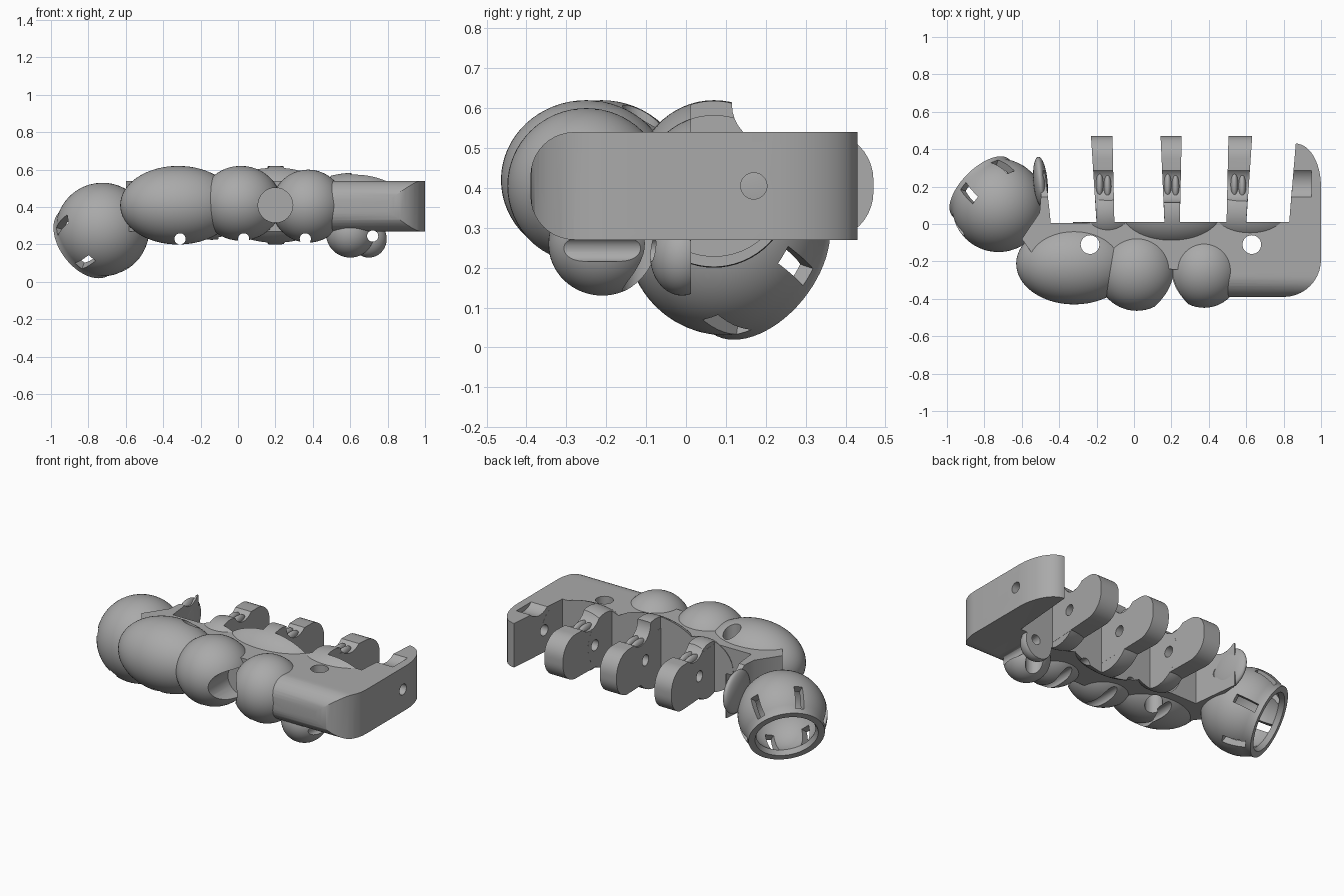
import bpy, bmesh, math
from mathutils import Vector, Matrix

if "Cube" in bpy.data.objects:
    bpy.data.objects.remove(bpy.data.objects["Cube"])

grey = bpy.data.materials.new("plain grey")
grey.diffuse_color = (0.40, 0.40, 0.40, 1)
grey.use_nodes = True
grey.node_tree.nodes["Principled BSDF"].inputs["Base Color"].default_value = grey.diffuse_color


def make(name, bm):
    bmesh.ops.recalc_face_normals(bm, faces=bm.faces)
    me = bpy.data.meshes.new(name)
    bm.to_mesh(me)
    bm.free()
    me.materials.append(grey)
    ob = bpy.data.objects.new(name, me)
    bpy.context.collection.objects.link(ob)
    return ob


def ellipsoid(name, c, r, turn=0):
    bm = bmesh.new()
    bmesh.ops.create_uvsphere(bm, u_segments=56, v_segments=32, radius=1)
    m = Matrix.Translation(c) @ Matrix.Rotation(turn, 4, 'Z') @ Matrix.Diagonal((*r, 1))
    bmesh.ops.transform(bm, matrix=m, verts=bm.verts)
    return make(name, bm)


def rod(name, c, axis, r, length):
    bm = bmesh.new()
    bmesh.ops.create_cone(bm, cap_ends=True, segments=32, radius1=r, radius2=r, depth=length)
    q = Vector(axis).to_track_quat('Z', 'Y').to_matrix().to_4x4()
    bmesh.ops.transform(bm, matrix=Matrix.Translation(c) @ q, verts=bm.verts)
    return make(name, bm)


def prism(name, low, high):
    """Solid between two matching outlines."""
    bm = bmesh.new()
    a = [bm.verts.new(p) for p in low]
    b = [bm.verts.new(p) for p in high]
    bm.faces.new(a)
    bm.faces.new(b)
    n = len(a)
    for i in range(n):
        bm.faces.new((a[i], a[(i + 1) % n], b[(i + 1) % n], b[i]))
    return make(name, bm)


def plan(name, pts, z0, z1):
    return prism(name, [(x, y, z0) for x, y in pts], [(x, y, z1) for x, y in pts])


def arc(cx, cy, r, a0, a1, n=10, ry=None):
    ry = ry or r
    t = [math.radians(a0 + (a1 - a0) * i / n) for i in range(n + 1)]
    return [(cx + r * math.cos(a), cy + ry * math.sin(a)) for a in t]


def combine(ob, others, op):
    for o in others:
        m = ob.modifiers.new("join", 'BOOLEAN')
        m.operation, m.object, m.solver = op, o, 'EXACT'
        bpy.context.view_layer.objects.active = ob
        bpy.ops.object.modifier_apply(modifier=m.name)
        bpy.data.objects.remove(o, do_unlink=True)


def smooth(ob):
    bpy.ops.object.select_all(action='DESELECT')
    ob.select_set(True)
    bpy.context.view_layer.objects.active = ob
    bpy.ops.object.shade_smooth_by_angle(angle=math.radians(30))


# Palm slab: plan outline with rear prong, front edges rounded
outline = [(-0.60, -0.08), (-0.50, -0.22), (0.46, -0.25), (0.46, -0.39)]
outline += arc(0.80, -0.19, 0.20, -90, 0)
outline += arc(0.865, 0.20, 0.135, 0, 85, 8, 0.23)
outline += [(0.865, 0.43), (0.83, 0.015), (-0.445, 0.005), (-0.475, 0.30),
            (-0.485, 0.30), (-0.505, 0.06)]
palm = plan("palm", outline, 0.27, 0.54)
side = [(0.6, 0.20), (0.6, 0.60)]
side = [(0.6, 0.27), (0.6, 0.54)] + arc(-0.28, 0.43, 0.11, 90, 180) + arc(-0.28, 0.38, 0.11, 180, 270)
combine(palm, [prism("rounding", [(-1.2, y, z) for y, z in side],
                     [(1.2, y, z) for y, z in side])], 'INTERSECT')

# Front swellings, knuckles and underside bumps
bulges = [((-0.32, -0.212, 0.41), (0.31, 0.218, 0.21)),
          ((0.015, -0.25, 0.42), (0.215, 0.214, 0.2)),
          ((0.375, -0.25, 0.405), (0.195, 0.198, 0.195)),
          ((-0.14, 0.07, 0.40), (0.20, 0.17, 0.175)),
          ((0.20, 0.07, 0.41), (0.34, 0.20, 0.21)),
          ((0.62, 0.07, 0.405), (0.30, 0.18, 0.178)),
          ((0.60, -0.21, 0.26), (0.13, 0.135, 0.13)),
          ((0.70, -0.01, 0.23), (0.095, 0.08, 0.10))]
combine(palm, [ellipsoid("bulge", c, r) for c, r in bulges], 'UNION')

# Gaps behind the palm, leaving room for the fingers: (base x0, x1, end x0, x1)
fingers = [(-0.20, -0.105, -0.23, -0.115),
           (0.163, 0.245, 0.142, 0.255),
           (0.495, 0.600, 0.505, 0.632)]
edges = [(-0.445, -0.50)] + [e for f in fingers for e in ((f[0], f[2]), (f[1], f[3]))] + [(0.83, 0.868)]
gaps = []
for i in range(0, 8, 2):
    (a0, a1), (b0, b1) = edges[i], edges[i + 1]
    gaps.append(plan("gap", [(a0, 0.012), (b0, 0.012), (b1, 0.49), (a1, 0.49)], 0.0, 0.8))
combine(palm, gaps, 'DIFFERENCE')


def waist():
    return rod("waist", (0.2, 0.215, 0.61), (1, 0, 0), 0.10, 1.5)


def pin_hole():
    return rod("pin_hole", (0.2, 0.17, 0.405), (1, 0, 0), 0.033, 2.4)


# Bores: hinge pin, two vertical screws, front recess, tendon channels
cuts = [waist(), pin_hole(), rod("recess", (0.2, -0.40, 0.41), (0, 1, 0), 0.093, 0.3)]
cuts += [rod("screw", (x, -0.11, 0.4), (0, 0, 1), 0.05, 1) for x in (-0.235, 0.63)]
cuts += [rod("channel", (x, -0.1, z), (0, 1, 0), 0.03, 1.0)
         for x, z in ((-0.31, 0.23), (0.03, 0.23), (0.36, 0.23), (0.72, 0.245))]
combine(palm, cuts, 'DIFFERENCE')
smooth(palm)

# Finger hinge tabs with rounded ends and a small pair of nubs
tab = [(-0.03, 0.27)] + arc(0.35, 0.39, 0.12, -90, 0) + arc(0.35, 0.42, 0.12, 0, 90) + [(-0.03, 0.54)]
for x0, x1, x2, x3 in fingers:
    left = [(x0 + (x2 - x0) * y / 0.47, y, z) for y, z in tab]
    right = [(x1 + (x3 - x1) * y / 0.47, y, z) for y, z in tab]
    f = prism("finger_tab", left, right)
    combine(f, [waist(), pin_hole()], 'DIFFERENCE')
    smooth(f)
    mid = (x0 + x1 + x2 + x3) / 4
    for s, y in ((-1, 0.21), (1, 0.20)):
        smooth(ellipsoid("tab_nub", (mid + s * 0.021, y, 0.51), (0.02, 0.065, 0.03)))

# Side disc on the thin plate
smooth(ellipsoid("side_disc", (-0.50, 0.225, 0.41), (0.038, 0.135, 0.125), math.radians(5)))

# Thumb socket: hollow dome revolved about a tilted axis, with six slots
centre = Vector((-0.725, 0.10, 0.28))
axis = Vector((-0.62, 0.62, -0.48)).normalized()
across = Vector((-1, -1, 0)).normalized()
up = axis.cross(across).normalized()
if up.z < 0:
    up = -up
frame = Matrix((across, up, axis)).transposed().to_4x4()
frame.translation = centre
outer = [(0.25 * math.cos(math.radians(a)), 0.25 * math.sin(math.radians(a))) for a in range(-90, 31, 6)]
inner = [(0.205 * math.cos(math.radians(a)), 0.205 * math.sin(math.radians(a))) for a in range(36, -91, -6)]
bm = bmesh.new()
N = 64
rings = []
for r, h in outer + [(0.215, 0.15), (0.178, 0.15)] + inner:
    if r < 1e-4:
        rings.append([bm.verts.new(frame @ Vector((0, 0, h)))] * N)
    else:
        rings.append([bm.verts.new(frame @ Vector((r * math.cos(2 * math.pi * i / N),
                      r * math.sin(2 * math.pi * i / N), h))) for i in range(N)])
for a, b in zip(rings, rings[1:]):
    for i in range(N):
        j = (i + 1) % N
        bm.faces.new(list(dict.fromkeys((a[i], a[j], b[j], b[i]))))
socket = make("thumb_socket", bm)
slots = []
for k in range(6):
    b = bmesh.new()
    bmesh.ops.create_cube(b, size=1)
    m = frame @ Matrix.Rotation(math.radians(74 + 60 * k), 4, 'Z') @ \
        Matrix.Translation((0.23, 0, 0.055)) @ Matrix.Diagonal((0.16, 0.05, 0.13, 1))
    bmesh.ops.transform(b, matrix=m, verts=b.verts)
    slots.append(make("slot", b))
combine(socket, slots, 'DIFFERENCE')
smooth(socket)
